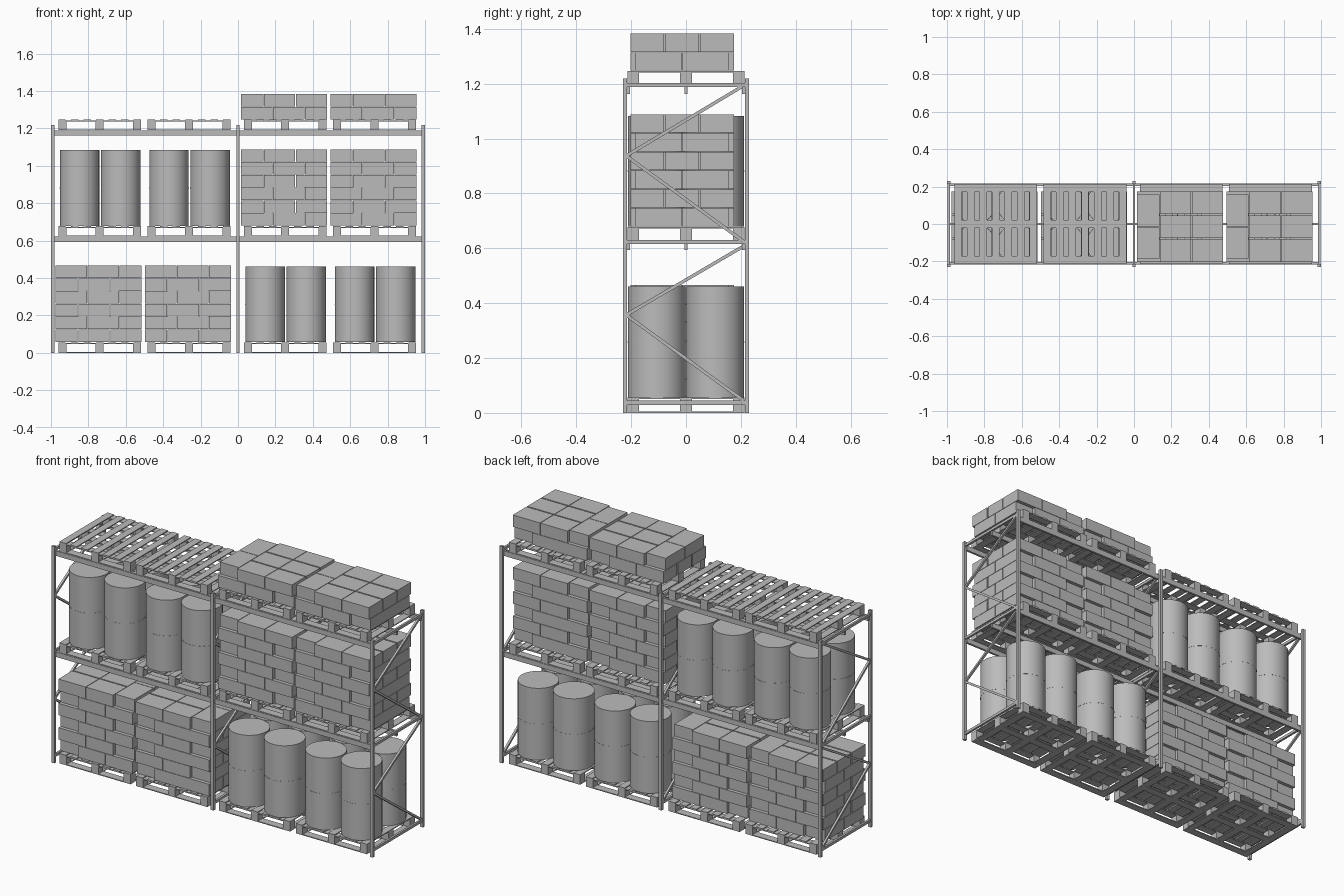
import bpy, bmesh, math
from mathutils import Matrix, Vector

old = bpy.data.objects.get("Cube")
if old:
    bpy.data.objects.remove(old, do_unlink=True)

grey = bpy.data.materials.new("plain grey")
grey.use_nodes = True
grey.diffuse_color = (0.5, 0.5, 0.5, 1)
grey.node_tree.nodes["Principled BSDF"].inputs["Base Color"].default_value = (0.5, 0.5, 0.5, 1)


def box(bm, centre, size):
    """Add an axis-aligned box."""
    bmesh.ops.create_cube(bm, size=1, matrix=Matrix.Translation(centre) @ Matrix.Diagonal((*size, 1)))


def brace(bm, x, a, b, width):
    """Add a square bar between two (y, z) points at one x."""
    start, end = Vector((x, *a)), Vector((x, *b))
    d = end - start
    turn = d.to_track_quat('Z', 'X').to_matrix().to_4x4()
    bmesh.ops.create_cube(bm, size=1, matrix=Matrix.Translation((start + end) / 2) @ turn
                          @ Matrix.Diagonal((width, width, d.length, 1)))


def make_mesh(name, bm):
    mesh = bpy.data.meshes.new(name)
    bm.to_mesh(mesh)
    bm.free()
    mesh.materials.append(grey)
    return mesh


def place(name, mesh, location=(0, 0, 0)):
    ob = bpy.data.objects.new(name, mesh)
    ob.location = location
    bpy.context.collection.objects.link(ob)
    return ob


LEVELS = (0, 0.622, 1.19)
BAYS = {"left": (0.252, 0.73), "right": (-0.74, -0.262)}
PALLET_W, PALLET_D, PALLET_H, BOARD = 0.442, 0.428, 0.056, 0.005

# Upright frames: posts, horizontal ties and zigzag braces
for side, x in (("right", -0.991), ("middle", 0), ("left", 0.991)):
    bm = bmesh.new()
    for y in (-0.222, 0.222):
        box(bm, (x, y, 0.609), (0.018, 0.015, 1.218))
    for z in (0.037, 0.623, 1.195):
        box(bm, (x, 0, z), (0.012, 0.44, 0.015))
    for low, mid, high in ((0.045, 0.357, 0.605), (0.625, 0.937, 1.19)):
        brace(bm, x, (0.21, low), (-0.218, mid), 0.012)
        brace(bm, x, (-0.218, mid), (0.205, high), 0.012)
    place(side + "_upright_frame", make_mesh("upright_frame", bm))

# Shelf beams along the front, centre and back
for number, z in enumerate(LEVELS[1:], 1):
    bm = bmesh.new()
    for y in (-0.21, 0, 0.21):
        box(bm, (0, y, z - 0.0145), (1.98, 0.012, 0.028))
    place(f"shelf_beams_{number}", make_mesh("shelf_beams", bm))

# Pallet: bottom frame, nine blocks, three stringers, seven slats
bm = bmesh.new()
for i in (-1, 0, 1):
    x, y = i * (PALLET_W - 0.043) / 2, i * (PALLET_D - 0.043) / 2
    box(bm, (0, y, BOARD / 2), (PALLET_W, 0.043, BOARD))
    box(bm, (x, 0, BOARD / 2), (0.043, PALLET_D - 0.002, BOARD - 0.0005))
    box(bm, (0, y, PALLET_H - BOARD * 1.5), (PALLET_W, 0.043, BOARD))
    for j in (-1, 0, 1):
        box(bm, (x, j * (PALLET_D - 0.043) / 2, PALLET_H / 2), (0.043, 0.043, PALLET_H - 3 * BOARD + 0.005))
for i in range(7):
    box(bm, ((i - 3) * 0.067, 0, PALLET_H - BOARD / 2), (0.04, PALLET_D, BOARD))
pallet = make_mesh("pallet", bm)

# Drum: smooth cylinder with a thin rib round the middle
RADIUS, DRUM_H = 0.1055, 0.404
bm = bmesh.new()
for r, h in ((RADIUS, DRUM_H), (RADIUS + 0.0008, 0.004)):
    bmesh.ops.create_cone(bm, cap_ends=True, segments=40, radius1=r, radius2=r, depth=h,
                          matrix=Matrix.Translation((0, 0, DRUM_H / 2)))
for face in bm.faces:
    face.smooth = abs(face.normal.z) < 0.5
for edge in bm.edges:
    edge.smooth = edge.calc_face_angle(0) < math.radians(40)
drum = make_mesh("drum", bm)


def carton_stack(rows, flip):
    """Layers of two turned and six straight cartons, mirrored on alternate rows."""
    bm = bmesh.new()
    long, short, tall = 0.168, 0.118, 0.0665
    for row in range(rows):
        side = 1 if (row % 2 == 0) != flip else -1
        z = (row + 0.5) * 0.0683
        for y in (-0.0865, 0.0865):
            box(bm, (side * 0.171, y, z), (short, long + 0.002, tall))
        for x in (0.025, -0.146):
            for y in (-0.128, 0, 0.128):
                box(bm, (side * x, y, z), (long, short + 0.003, tall))
    return make_mesh("carton_stack", bm)


# Load every level with pallets and their goods
loads = {("right", 0): (6, True), ("left", 1): (6, False), ("left", 2): (2, False)}
drum_loads = {("left", 0), ("right", 1)}
for bay, centres in BAYS.items():
    for level, z in enumerate(LEVELS):
        key = (bay, level)
        cartons = carton_stack(*loads[key]) if key in loads else None
        for slot, x in enumerate(centres, 1):
            tag = f"{bay}_level_{level}_slot_{slot}"
            place("pallet_" + tag, pallet, (x, 0, z))
            top = z + PALLET_H + 0.001
            if cartons:
                place("cartons_" + tag, cartons, (x - 0.005, -0.014, top))
            if key in drum_loads:
                for dx in (-0.11, 0.11):
                    for dy in (-0.1065, 0.1065):
                        place("drum_" + tag, drum, (x + 0.003 + dx, dy, top))
